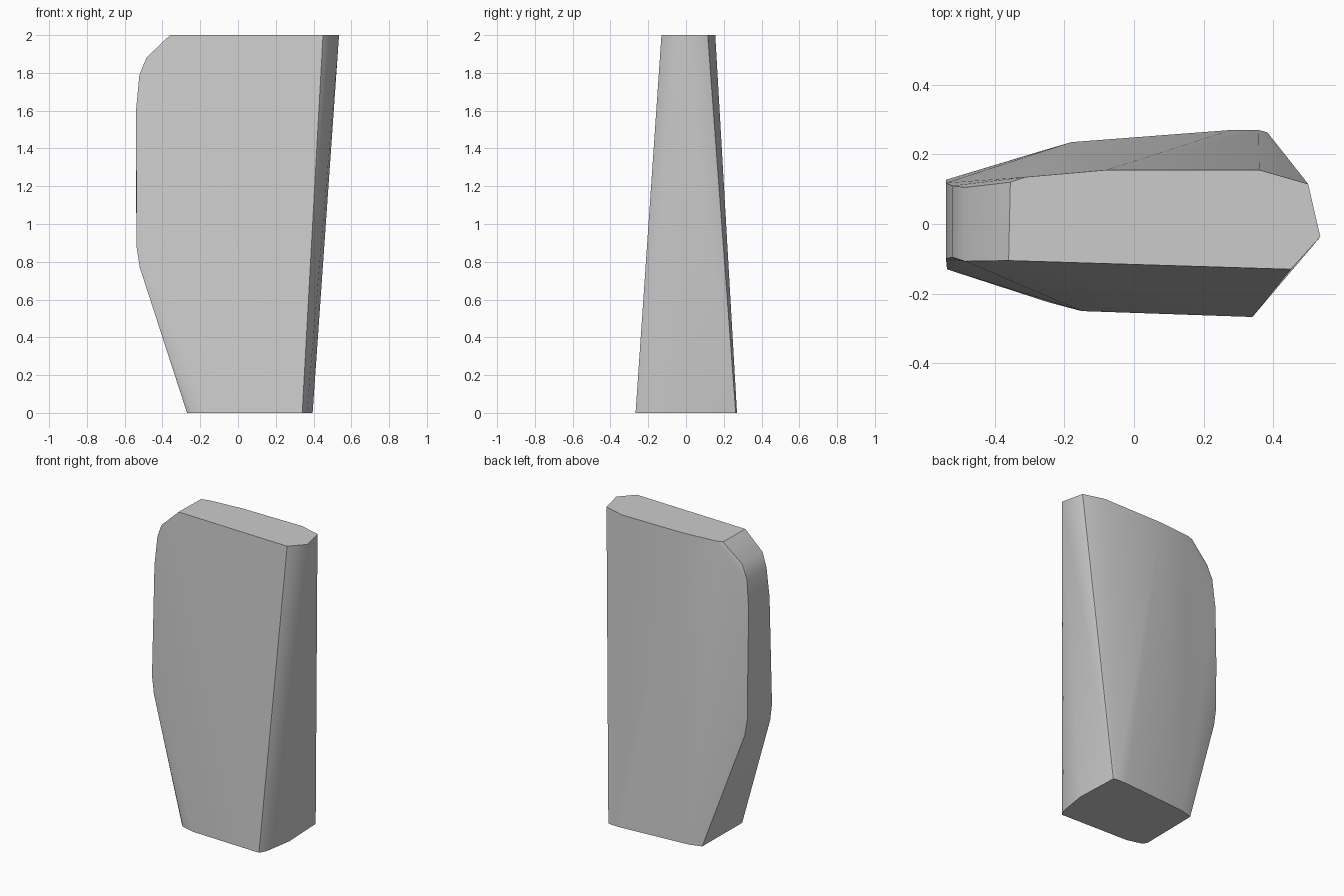
import bpy, bmesh, math

cube = bpy.data.objects.get("Cube")
if cube:
    bpy.data.objects.remove(cube, do_unlink=True)

stone = bpy.data.materials.new("stone_grey")
stone.use_nodes = True
grey = (0.6, 0.6, 0.6, 1)
stone.diffuse_color = grey
stone.node_tree.nodes["Principled BSDF"].inputs["Base Color"].default_value = grey

# Foot and crown outlines, anticlockwise from the front left
foot = [(-.27, -.2), (-.245, -.225), (-.15, -.25), (.34, -.267), (.365, -.22), (.395, -.03),
        (.383, .263), (.358, .27), (.28, .27), (-.18, .235), (-.265, .21)]
crown = [(-.36, -.105), (.45, -.13), (.535, -.037), (.5, .115), (.36, .155),
         (-.08, .155), (-.31, .135), (-.355, .12)]
# Rounded shoulder edge: x, height, front y, back y
shoulder = [(-.52, .77, -.135, .13), (-.537, .88, -.13, .127), (-.54, 1.2, -.115, .127),
            (-.54, 1.6, -.1, .118), (-.522, 1.79, -.095, .11), (-.485, 1.88, -.107, .105)]

bm = bmesh.new()
for outline, height in ((foot, 0), (crown, 2)):
    for x, y in outline:
        bm.verts.new((x, y, height))
for x, z, front, back in shoulder:
    bm.verts.new((x, front, z))
    bm.verts.new((x, back, z))

# Wrap the slab skin around the outlines
hull = bmesh.ops.convex_hull(bm, input=bm.verts[:])
loose = {g for g in hull["geom_interior"] + hull["geom_unused"] if isinstance(g, bmesh.types.BMVert)}
bmesh.ops.delete(bm, geom=[v for v in loose if v.is_valid and not v.link_faces], context="VERTS")
bmesh.ops.dissolve_limit(bm, angle_limit=math.radians(1), verts=bm.verts[:], edges=bm.edges[:])
bmesh.ops.recalc_face_normals(bm, faces=bm.faces[:])
mesh = bpy.data.meshes.new("stone_slab")
bm.to_mesh(mesh)
bm.free()
mesh.materials.append(stone)

slab = bpy.data.objects.new("stone_slab", mesh)
bpy.context.collection.objects.link(slab)
bpy.context.view_layer.objects.active = slab
slab.select_set(True)
bpy.ops.object.shade_smooth_by_angle(angle=math.radians(30))
